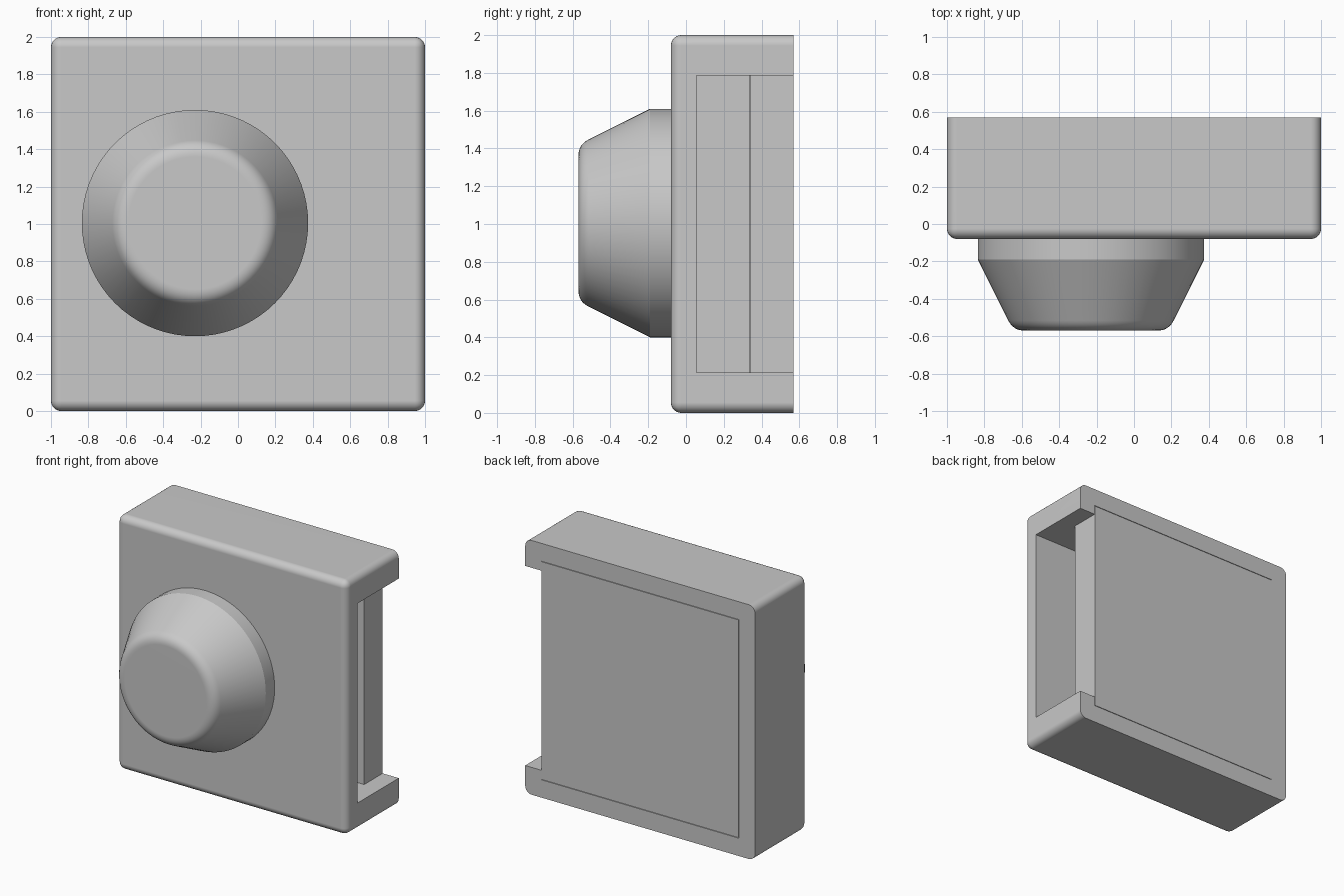
import bpy, bmesh, math
from mathutils import Matrix, Vector

default = bpy.data.objects.get("Cube")
if default:
    bpy.data.objects.remove(default, do_unlink=True)

grey = bpy.data.materials.new("light_grey")
grey.use_nodes = True
colour = (0.58, 0.58, 0.58, 1)
grey.diffuse_color = colour
grey.node_tree.nodes["Principled BSDF"].inputs["Base Color"].default_value = colour

FRONT, BACK = -0.08, 0.57


def add_object(name, bm):
    bmesh.ops.recalc_face_normals(bm, faces=bm.faces)
    mesh = bpy.data.meshes.new(name)
    bm.to_mesh(mesh)
    bm.free()
    mesh.materials.append(grey)
    obj = bpy.data.objects.new(name, mesh)
    bpy.context.collection.objects.link(obj)
    return obj


def box(low, high):
    low, high = Vector(low), Vector(high)
    bm = bmesh.new()
    bmesh.ops.create_cube(bm, size=1, matrix=Matrix.Translation((low + high) / 2)
                          @ Matrix.Diagonal((*(high - low), 1)))
    return bm


def select(obj):
    bpy.ops.object.select_all(action='DESELECT')
    obj.select_set(True)
    bpy.context.view_layer.objects.active = obj


def smooth(obj, angle):
    select(obj)
    bpy.ops.object.shade_smooth_by_angle(angle=math.radians(angle))
    weighted = obj.modifiers.new("even_shading", 'WEIGHTED_NORMAL')
    weighted.keep_sharp = True


# Housing: rounded everywhere except around the back
bm = box((-1, FRONT, 0), (1, BACK, 2))
edges = [e for e in bm.edges if any(v.co.y < 0 for v in e.verts)]
bmesh.ops.bevel(bm, geom=edges, offset=0.055, segments=6, profile=0.5, affect='EDGES')
housing = add_object("housing", bm)

# Inner cavity open to the left side, and the wider seat for the back panel
cutters = [
    add_object("cavity_cutter", box((-0.785, 0.055, 0.215), (1.2, 0.8, 1.785))),
    add_object("panel_seat_cutter", box((-0.86, 0.34, 0.14), (0.86, 0.8, 1.86))),
]
for cutter in cutters:
    cutter.hide_render = True
    cut = housing.modifiers.new(cutter.name, 'BOOLEAN')
    cut.operation = 'DIFFERENCE'
    cut.solver = 'EXACT'
    cut.object = cutter
    select(housing)
    bpy.ops.object.modifier_apply(modifier=cut.name)
for cutter in cutters:
    bpy.data.objects.remove(cutter, do_unlink=True)
smooth(housing, 30)

# Back panel, flush with the rear and set in with a hairline gap
add_object("back_panel", box((-0.856, 0.342, 0.144), (0.858, BACK, 1.856)))

# Knob: short collar, tapered side and rounded front rim, turned on the y axis
start, corner, end = Vector((0.442, -0.516)), Vector((0.415, -0.57)), Vector((0.355, -0.57))
rim = [start * (1 - t) ** 2 + corner * 2 * t * (1 - t) + end * t ** 2
       for t in (i / 8 for i in range(9))]
profile = [(0, FRONT + 0.03), (0.605, FRONT + 0.03), (0.605, -0.19), *rim, (0, -0.57)]
centre = Vector((-0.23, 0, 1.005))
bm = bmesh.new()
verts = [bm.verts.new(centre + Vector((r, y, 0))) for r, y in profile]
for a, b in zip(verts, verts[1:]):
    bm.edges.new((a, b))
bmesh.ops.spin(bm, geom=bm.verts[:] + bm.edges[:], cent=centre, axis=(0, 1, 0),
               angle=math.tau, steps=72, use_merge=True)
bmesh.ops.remove_doubles(bm, verts=bm.verts, dist=0.0005)
smooth(add_object("knob", bm), 20)
